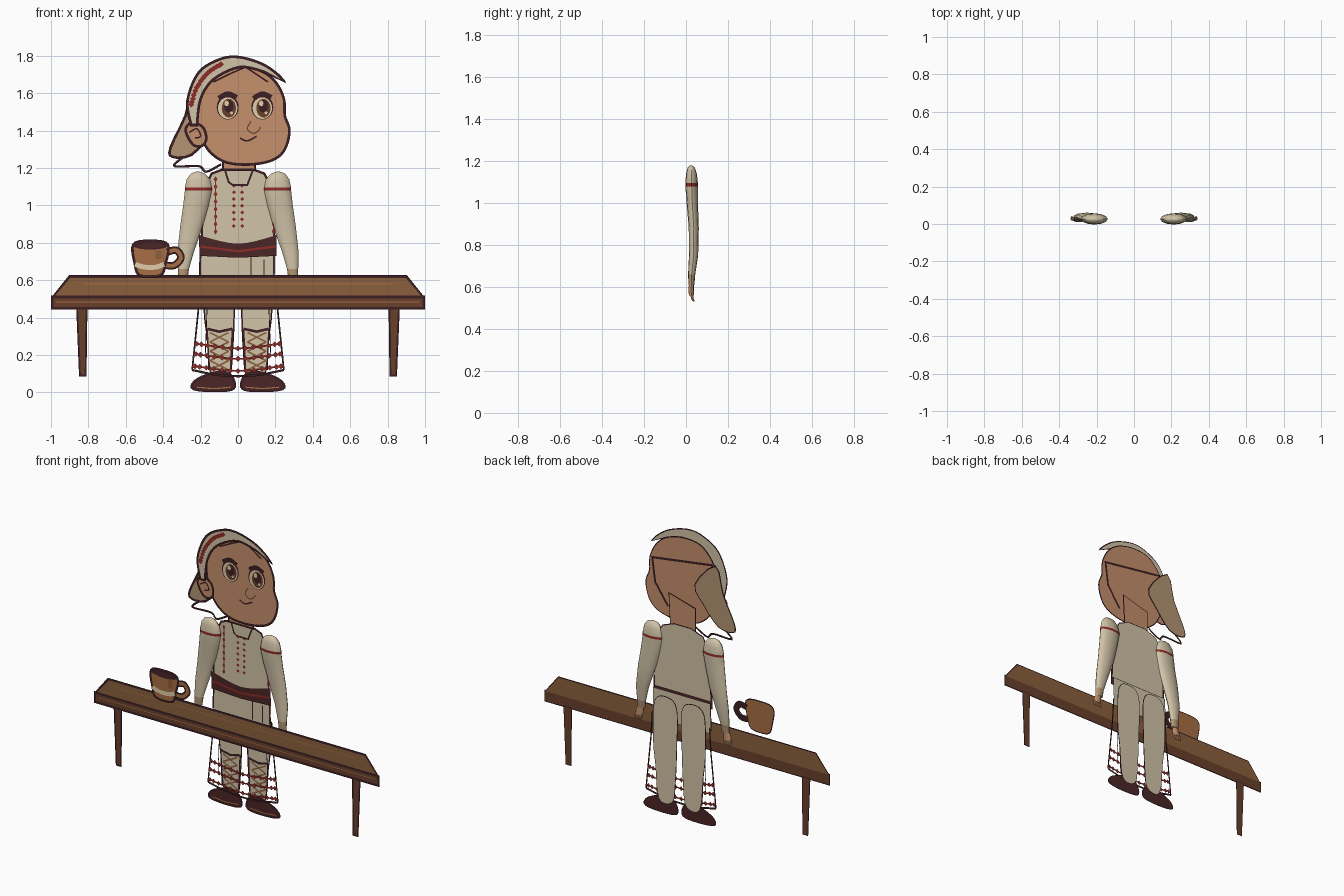
import bpy, bmesh, math
from mathutils import Vector

if "Cube" in bpy.data.objects:
    bpy.data.objects.remove(bpy.data.objects["Cube"])


def material(name, red, green, blue):
    mat = bpy.data.materials.new(name)
    mat.use_nodes = True
    linear = [(c / 255) ** 2.2 for c in (red, green, blue)] + [1]
    mat.diffuse_color = linear
    mat.node_tree.nodes["Principled BSDF"].inputs["Base Color"].default_value = linear
    return mat


skin = material("skin", 196, 142, 108)
cream = material("cream linen", 208, 194, 166)
tan = material("tan cloth", 178, 148, 114)
red = material("red thread", 140, 48, 44)
ink = material("dark outline", 62, 36, 40)
leather = material("dark leather", 76, 42, 44)
wood = material("table wood", 138, 96, 64)
dark_wood = material("dark wood", 104, 66, 46)
clay = material("mug clay", 166, 110, 70)
pale = material("pale highlight", 226, 206, 170)


# ---- shape helpers, in hundredths of a unit ----
def finish(name, bm, mats):
    mesh = bpy.data.meshes.new(name)
    bm.to_mesh(mesh)
    bm.free()
    obj = bpy.data.objects.new(name, mesh)
    bpy.context.collection.objects.link(obj)
    for mat in mats:
        mesh.materials.append(mat)
    return obj


def flat(name, loops, y, mat):
    """Upright cut-out made of closed loops of (x, z) points."""
    bm = bmesh.new()
    for loop in loops:
        face = bm.faces.new([bm.verts.new((x / 100, y / 100, z / 100)) for x, z in loop])
        face.normal_update()
        if face.normal.y > 0:
            face.normal_flip()
    return finish(name, bm, [mat])


def smooth(points, closed=True, steps=5):
    """Rounded path through the points."""
    pts = [Vector(p) for p in points]
    count = len(pts)
    pick = (lambda i: pts[i % count]) if closed else (lambda i: pts[min(max(i, 0), count - 1)])
    path = []
    for i in range(count if closed else count - 1):
        a, b, c, d = (pick(i + k) for k in (-1, 0, 1, 2))
        for s in range(steps):
            t = s / steps
            path.append(b + (c - a) * t / 2 + (a * 2 - b * 5 + c * 4 - d) * t * t / 2
                        + (b * 3 - a - c * 3 + d) * t ** 3 / 2)
    return path if closed else path + [pts[-1]]


def oval(x, z, rx, rz, sides=24):
    turn = math.tau / sides
    return [(x + rx * math.cos(i * turn), z + rz * math.sin(i * turn)) for i in range(sides)]


def ribbon(points, width=1.4, closed=False):
    """Quads following a path."""
    pts = [Vector(p) for p in points]
    last = len(pts) - 1
    sides = []
    for i, p in enumerate(pts):
        before = (p - pts[i - 1]).normalized() if i or closed else Vector((0, 0))
        after = (pts[(i + 1) % len(pts)] - p).normalized() if i < last or closed else Vector((0, 0))
        way = (before + after).normalized()
        normal = Vector((-way.y, way.x))
        stretch = 1 / max(0.6, abs(way.dot(after if after.length else before)))
        sides.append((p + normal * width / 2 * stretch, p - normal * width / 2 * stretch))
    return [(sides[i][0], sides[i][1], sides[(i + 1) % len(pts)][1], sides[(i + 1) % len(pts)][0])
            for i in range(len(pts) if closed else last)]


def outlined(name, loop, y, mat, width=1.4):
    flat(name, [loop], y, mat)
    flat(name + "_outline", ribbon(loop, width, True), y - 0.2, ink)


def stitches(path, step, size):
    """Diamonds spread along a path."""
    return [oval(p[0], p[1], size, size, 4) for p in path[::step]]


def mirror(points):
    return [(-x, z) for x, z in points]


def box(left, bottom, right, top):
    return [(left, bottom), (right, bottom), (right, top), (left, top)]


# ---- table ----
TABLE = -1
outlined("table_top", [(-99, 51), (99, 51), (90, 62), (-90, 62)], TABLE, wood)
outlined("table_edge", box(-99.4, 45, 99.4, 51), TABLE, dark_wood)
flat("table_shine", [box(-82, 57.8, 83, 58.3), box(-97, 48.2, 97, 48.7)], TABLE - 0.3, clay)
leg = [(-86, 45), (-81, 45), (-81.5, 9), (-84.5, 9)]
for side, shape in (("right", leg), ("left", mirror(leg))):
    outlined(side + "_table_leg", shape, TABLE + 0.3, dark_wood, 1)

# ---- mug ----
MUG = -6.8
mug = smooth([(-56, 79), (-55, 68), (-53, 63), (-47, 62), (-41, 63), (-39, 68), (-37.5, 79), (-47, 81)])
handle = smooth([(-38, 75), (-33, 76), (-30.5, 72), (-34, 68), (-39, 68)], False)
flat("mug_handle_outline", ribbon(handle, 4), MUG, ink)
flat("mug_handle", ribbon(handle, 2), MUG - 0.1, clay)
outlined("mug_body", mug, MUG, clay)
flat("mug_rim", [oval(-46.8, 78.8, 9.5, 2.4)], MUG - 0.3, ink)
flat("mug_inside", [oval(-46.8, 78.4, 7.5, 1.4)], MUG - 0.4, leather)
band = smooth([(-55, 68.5), (-50, 67), (-44, 67), (-39.5, 68.5)], False)
flat("mug_stripe", ribbon(band, 2.6), MUG - 0.3, pale)
flat("mug_shade", [box(-44, 71, -41, 76)], MUG - 0.3, wood)

# ---- legs, shoes and laced gaiters ----
LEGS = 6.8
right_leg = smooth([(-17, 70), (-18, 45), (-16.5, 30), (-14, 9), (-5, 9), (-3, 22), (-2, 45), (-2, 68), (-8, 74)])
right_shoe = smooth([(-24, 2), (-23, 6), (-16, 9.5), (-8, 11), (-3, 8), (-2.5, 2), (-13, 0.8)])
for side, flip in (("right", list), ("left", mirror)):
    outlined(side + "_leg", flip(right_leg), LEGS, cream, 0.8)
    outlined(side + "_shoe", flip(right_shoe), LEGS - 0.5, leather)
    flat(side + "_shoe_welt", ribbon(flip([(-22, 2.8), (-13, 2), (-4, 2.8)]), 0.6), LEGS - 0.8, clay)
    laces = []
    for row in range(4):
        low, high = 12 + row * 5, 17 + row * 5
        laces += ribbon(flip([(-15, low), (-5, high)]), 0.9)
        laces += ribbon(flip([(-5, low), (-15, high)]), 0.9)
    flat(side + "_gaiter_laces", laces, LEGS - 0.4, wood)
    flat(side + "_gaiter_trim", ribbon(flip([(-16.5, 34), (-10, 32.5), (-3, 34)]), 1.4)
         + ribbon(flip([(-16.5, 34), (-15.5, 12)]), 0.8) + ribbon(flip([(-3, 34), (-4, 12)]), 0.8),
         LEGS - 0.5, ink)

# ---- open skirt: hem, seams and embroidered rows ----
SKIRT = 5
hem = smooth([(-24.5, 12), (-12, 9.5), (0, 8.7), (12, 9.5), (24.5, 12)], False)
seams = ribbon(hem, 1.2)
for flip in (list, mirror):
    seams += ribbon(flip([(-20, 62), (-21, 46), (-24.5, 12)]), 0.9)
    seams += ribbon(flip([(-16, 58), (-17.5, 20)]), 0.4)
flat("skirt_seams", seams, SKIRT, ink)
rows = []
for height, reach in ((26, 22), (20.5, 22.5), (14, 23)):
    row = smooth([(-reach, height), (0, height - 2.5), (reach, height)], False, 12)
    rows += ribbon(row, 0.9) + stitches(row, 2, 1.5)
flat("skirt_embroidery", rows, SKIRT - 0.2, red)
flat("skirt_upper", [[(-20, 77), (20, 77), (19.5, 58), (-20.5, 58)]], SKIRT - 0.4, cream)
flat("skirt_pleats", ribbon([(-20, 77), (-20.5, 60)], 1) + ribbon([(7, 73), (7, 60)], 0.6)
     + ribbon([(14, 71), (14, 60)], 0.6) + ribbon([(19, 77), (19, 60)], 0.8), SKIRT - 0.6, ink)

# ---- torso ----
BODY = 3.4
half = [(-6, 120), (-14, 117), (-18, 109), (-19, 95), (-19.5, 78)]
outlined("torso", half + mirror(half)[::-1], BODY, cream, 1.2)
flat("collar", ribbon([(-7, 119), (-5, 112.5), (-3, 111), (5, 111), (8, 119)], 1), BODY - 0.4, ink)
sash = smooth([(-21, 84), (0, 79.5), (20.5, 84)], False)
flat("sash", [sash + [(20.5, 73), (0, 72), (-20.5, 73)]], BODY - 0.4, leather)
flat("sash_stripe", ribbon([(-20, 78), (0, 75.5), (20, 78)], 1.2), BODY - 0.6, red)
threads = []
for x in (-12, 19):
    threads += ribbon([(x, 85), (x, 115)], 0.6)
    threads += [oval(x, 86 + i * 4, 1, 1.7, 4) for i in range(8)]
for x in (-2.2, 2.2):
    threads += [oval(x, 89 + i * 3.6, 1.1, 1.1, 4) for i in range(7)]
flat("blouse_embroidery", threads, BODY - 0.4, red)

# ---- head, face and kerchief ----
HEAD = 0.5
outlined("neck", [(-8, 119), (9, 119), (10, 138), (-8, 133)], HEAD + 2, skin, 1.2)
outlined("head", smooth([(-21, 160), (-12, 172), (0, 174.5), (12, 172), (20, 166), (24.5, 157), (25, 148), (27.5, 140),
                         (25, 130), (19, 124.5), (8, 122), (-4, 122.5), (-12, 126), (-18, 133), (-22, 146)]),
         HEAD, skin)
flat("back_hairline", ribbon([(12, 129), (21, 142), (23, 157), (-19, 163), (-21, 148)], 1.4), HEAD + 0.4, ink)
outlined("kerchief_tail", smooth([(-23, 164), (-28, 148), (-36, 131), (-35, 126), (-25, 127), (-15, 138), (-9, 149)],
                                 True, 3), HEAD + 3, tan)
flat("kerchief_tie", ribbon(smooth([(-29, 126), (-34, 121), (-21, 121), (-17, 118), (-9, 122)], False), 1.2),
     HEAD + 2.5, ink)
outer = smooth([(-25, 143), (-27, 156), (-21, 171), (-10, 178), (0, 179.3), (12, 176), (20, 171), (25, 166)], False)
inner = smooth([(14, 171.5), (1, 174), (-13, 167.5), (-20, 157), (-22, 143)], False)
outlined("kerchief_band", outer + inner, HEAD - 2.2, cream)
middle = smooth([(-25, 154), (-22, 163), (-16, 171), (-9, 175.5)], False)
flat("kerchief_embroidery", stitches(middle, 1, 1.6), HEAD - 2.5, red)
outlined("ear", smooth([(-28, 140), (-25, 144), (-19, 142), (-17, 136), (-19, 132), (-24, 132.5)]), HEAD - 0.8, skin)
flat("ear_fold", ribbon(smooth([(-26, 139), (-22, 141), (-20, 137), (-23, 136)], False), 0.8), HEAD - 1.2, ink)

flat("hair_parting", ribbon(smooth([(-13, 166), (-5, 170), (4, 174)], False), 0.9)
     + ribbon(smooth([(4, 174), (10, 170), (16, 166)], False), 0.9), HEAD - 0.4, ink)
for side, x in (("right", -5.5), ("left", 13)):
    flat(side + "_eye_rim", [oval(x, 152.5, 5.9, 6.6)], HEAD - 0.3, ink)
    flat(side + "_eye_white", [oval(x, 152, 5.2, 5.8)], HEAD - 0.4, pale)
    flat(side + "_iris", [oval(x + 0.6, 152, 3.8, 5)], HEAD - 0.5, dark_wood)
    flat(side + "_pupil", [oval(x + 0.6, 153, 2.5, 3.4)], HEAD - 0.6, ink)
    flat(side + "_eye_glint", [oval(x - 0.6, 154.5, 1.2, 1.5), oval(x + 2, 149.5, 0.8, 0.8)], HEAD - 0.7, pale)
    brow = smooth([(x - 5, 157.5), (x, 160), (x + 5, 158)], False)
    flat(side + "_eyebrow", ribbon(brow, 2), HEAD - 0.8, ink)
flat("nose", ribbon(smooth([(7, 145), (5, 141), (8, 138.5), (11, 140), (12, 142)], False), 0.6), HEAD - 0.4, dark_wood)
flat("mouth", ribbon(smooth([(1, 136), (5, 134.5), (10, 137)], False), 0.9), HEAD - 0.4, ink)


# ---- rounded arms and hands ----
def loft(name, rings, mats, rule=lambda z: 0, sides=12):
    bm = bmesh.new()
    loops = []
    for x, y, z, rx, ry in rings:
        loops.append([bm.verts.new((a / 100, b / 100, z / 100)) for a, b in oval(x, y, rx, ry, sides)])
    for low, high in zip(loops, loops[1:]):
        for i in range(sides):
            j = (i + 1) % sides
            face = bm.faces.new((low[i], low[j], high[j], high[i]))
            face.material_index = rule(face.calc_center_median().z * 100)
    bm.faces.new(loops[0])
    bm.faces.new(loops[-1])
    bmesh.ops.recalc_face_normals(bm, faces=bm.faces)
    obj = finish(name, bm, mats)
    bpy.ops.object.select_all(action="DESELECT")
    obj.select_set(True)
    bpy.context.view_layer.objects.active = obj
    bpy.ops.object.shade_smooth_by_angle(angle=math.radians(40))


def sleeve_colour(z):
    return 1 if 108 < z < 109.5 else 2 if z < 66 else 0


for side, s in (("right", -1), ("left", 1)):
    loft(side + "_arm", [(s * 29.5, 2.6, 61, 2.6, 1.4), (s * 29.2, 2.7, 66, 3, 1.7), (s * 28, 3.6, 75, 4.4, 2.2),
                         (s * 25, 3.7, 88, 6, 2.4), (s * 22.5, 3, 100, 6.8, 2.7), (s * 21.2, 2.7, 108, 7.2, 3),
                         (s * 21.2, 2.7, 109.5, 7.2, 3), (s * 21.2, 2.6, 114, 6.2, 2.6), (s * 21.4, 2.5, 117, 3.8, 1.7),
                         (s * 21.5, 2.5, 118, 1, 0.5)], [cream, red, tan], sleeve_colour)
    loft(side + "_hand", [(s * 31, 2.6, 56, 2.6, 1.2), (s * 30.5, 2.4, 59, 2.6, 1.3),
                          (s * 29.8, 2.6, 62, 1.8, 1.1)], [skin])
    for i in range(4):
        x = s * (29 + i * 1.4)
        loft(side + "_finger", [(x, 3.8, 53.2, 0.4, 0.4), (x, 3.2, 54, 0.7, 0.7), (x, 2.5, 57, 0.7, 0.8)], [skin], sides=6)
